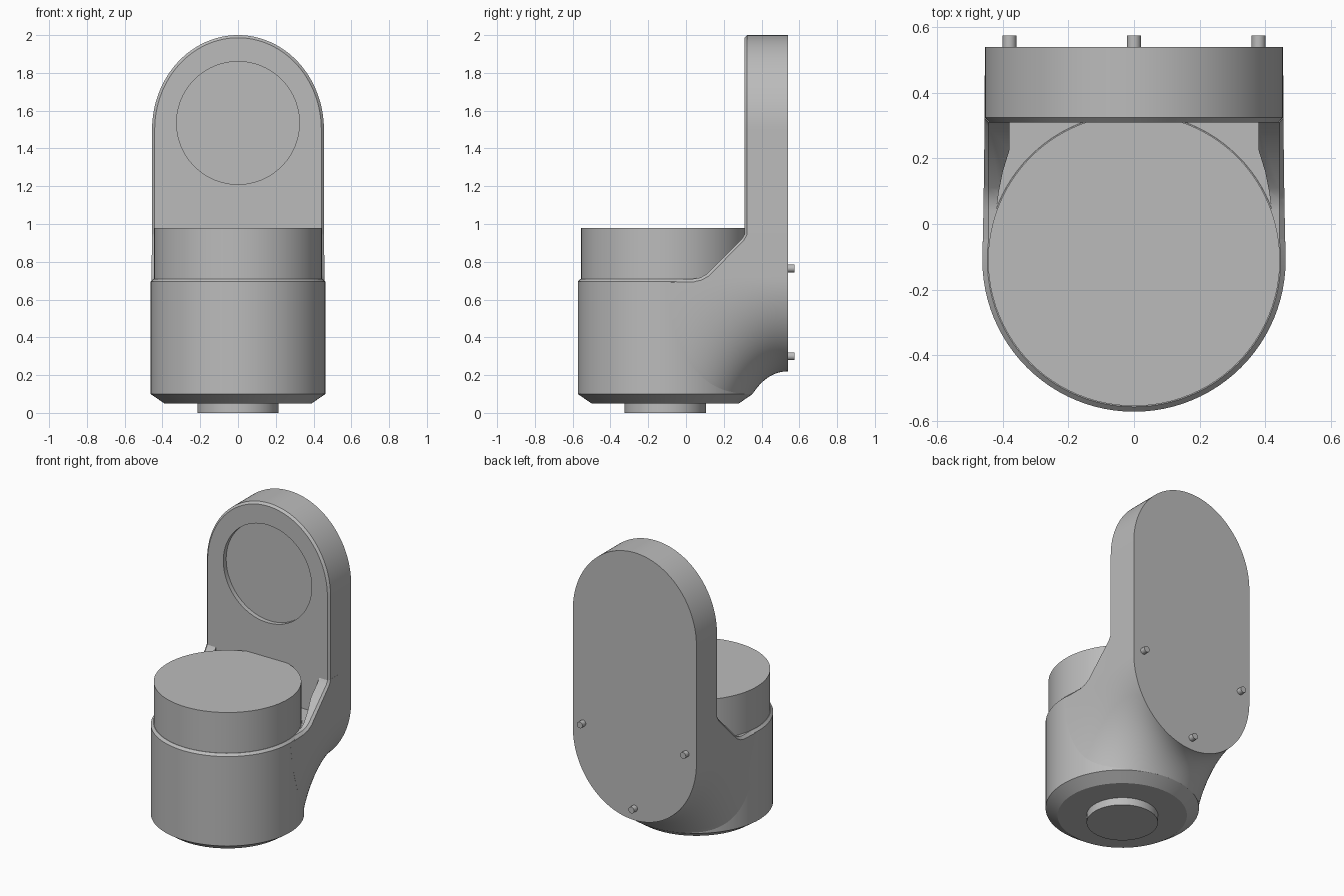
import bpy, bmesh
from math import sin, cos, pi, radians

cube = bpy.data.objects.get("Cube")
if cube:
    bpy.data.objects.remove(cube)

GREY = (0.5, 0.5, 0.5, 1)
grey = bpy.data.materials.new("plain grey")
grey.use_nodes = True
grey.diffuse_color = GREY
grey.node_tree.nodes["Principled BSDF"].inputs["Base Color"].default_value = GREY

AXIS_Y = -0.11      # centre line of the round body
R = 0.4625          # body radius
W = 0.455           # half width of the back plate
FRONT, BACK = 0.31, 0.54


def make(name, verts, faces):
    mesh = bpy.data.meshes.new(name)
    mesh.from_pydata(verts, [], faces)
    bm = bmesh.new()
    bm.from_mesh(mesh)
    bmesh.ops.remove_doubles(bm, verts=bm.verts, dist=1e-5)
    bmesh.ops.recalc_face_normals(bm, faces=bm.faces)
    bm.to_mesh(mesh)
    bm.free()
    mesh.materials.append(grey)
    obj = bpy.data.objects.new(name, mesh)
    bpy.context.collection.objects.link(obj)
    return obj


def stack(name, rings):
    """Skin equal rings of points and close both ends."""
    n = len(rings[0])
    faces = [(k * n + i, k * n + (i + 1) % n, (k + 1) * n + (i + 1) % n, (k + 1) * n + i)
             for k in range(len(rings) - 1) for i in range(n)]
    faces += [tuple(range(n)), tuple(range(n * (len(rings) - 1), n * len(rings)))]
    return make(name, [p for ring in rings for p in ring], faces)


def turned(name, profile, n=96):
    """Upright turned part on the body axis from (radius, z) pairs."""
    return stack(name, [[(r * cos(2 * pi * i / n), AXIS_Y + r * sin(2 * pi * i / n), z)
                         for i in range(n)] for r, z in profile])


def rod(name, x, z, r, y0, y1, n=32):
    """Cylinder lying along y."""
    return stack(name, [[(x + r * cos(2 * pi * i / n), y, z + r * sin(2 * pi * i / n))
                         for i in range(n)] for y in (y0, y1)])


def activate(obj):
    bpy.ops.object.select_all(action='DESELECT')
    obj.select_set(True)
    bpy.context.view_layer.objects.active = obj


def cut(obj, cutter):
    cutter.hide_render = True
    mod = obj.modifiers.new("cut", 'BOOLEAN')
    mod.operation, mod.solver, mod.object = 'DIFFERENCE', 'EXACT', cutter
    activate(obj)
    bpy.ops.object.modifier_apply(modifier=mod.name)
    bpy.data.objects.remove(cutter)


# Round body, raised cap and foot
parts = [
    turned("body", [(0.39, 0.05), (R, 0.10), (R, 0.695), (0.4475, 0.71)]),
    turned("cap", [(0.445, 0.6), (0.445, 0.98)]),
    turned("foot", [(0.215, 0), (0.215, 0.06)]),
]

# Upright back plate with a rounded top, chamfered front edge and round recess
def arch(y, inset):
    w = W - inset
    steps = 64
    curve = [(w * cos(pi * i / steps), y, 1.5 + (0.5 - inset) * sin(pi * i / steps))
             for i in range(steps + 1)]
    return [(w, y, 0.9)] + curve + [(-w, y, 0.9)]

plate = stack("back_plate", [arch(FRONT, 0.014), arch(FRONT + 0.014, 0), arch(BACK, 0)])
cut(plate, rod("recess_cutter", 0, 1.535, 0.325, 0.2, FRONT + 0.03, 96))
parts.append(plate)

# Neck that sweeps from the round body into the lower end of the plate
ROWS, STEPS = 24, 32

def neck_line(theta, lift):
    s = sin(theta)
    phi = pi / 2 * (theta / (pi / 2)) ** 1.5
    start = (R * cos(phi), AXIS_Y + R * sin(phi), 0.10 + 0.62 * (1 - s) ** 2 + lift)
    end = (W * cos(theta), BACK, 0.72 - 0.5 * s + lift)
    ctrl = (end[0], 0.2 + 0.23 * s, end[2])
    line = []
    for k in range(ROWS + 1):
        t = k / ROWS
        line.append(tuple((1 - t) ** 2 * a + 2 * t * (1 - t) * b + t * t * c
                          for a, b, c in zip(start, ctrl, end)))
    return line

half = [neck_line(0, 0.23)] + [neck_line(pi / 2 * i / STEPS, 0) for i in range(STEPS + 1)]
mirror = [[(-x, y, z) for x, y, z in line] for line in half[:-1]]
lines = half + mirror[::-1]
n, m = len(lines), ROWS + 1
faces = [(i * m + k, i * m + k + 1, (i + 1) * m + k + 1, (i + 1) * m + k)
         for i in range(n - 1) for k in range(ROWS)]
faces += [(k, k + 1, (n - 1) * m + k + 1, (n - 1) * m + k) for k in range(ROWS)]
for k in (0, ROWS):
    for i in range(n // 2):
        j = n - 1 - i
        quad = [i, i + 1, j - 1, j] if i + 1 < j - 1 else [i, i + 1, j]
        faces.append(tuple(q * m + k for q in quad))
neck = make("neck", [p for line in lines for p in line], faces)

# Sloping shoulders with a chamfered outer edge: (y, z, shift y, shift z)
slope = [(-1, 0.71, 0, -1), (0.04, 0.71, 0.2, -1), (0.075, 0.716, 0.3, -0.9),
         (0.11, 0.735, 0.7, -0.7), (0.295, 0.92, 0.7, -0.7), (FRONT, 0.945, 1, -0.2),
         (FRONT, 1.2, 1, 0), (-1, 1.2, 0, 0)]
cut(neck, stack("shoulder_cutter", [
    [(x, y + d * sy, z + d * sz) for y, z, sy, sz in slope]
    for x, d in ((-0.493, 0.05), (-0.443, 0), (0.443, 0), (0.493, 0.05))]))

# Pocket around the cap, between the shoulders
side = [(0.38, FRONT), (0.38, 0.225), (0.40, 0.16), (0.412, 0.1), (0.42, 0.04), (0.43, -0.3)]
plan = side + [(-x, y) for x, y in reversed(side)]
cut(neck, stack("pocket_cutter", [[(x, y, z) for x, y in plan] for z in (0.709, 1.2)]))
parts.append(neck)

# Locating pins on the back
for name, x, z in (("pin_left", 0.38, 0.765), ("pin_right", -0.38, 0.765), ("pin_low", 0, 0.30)):
    parts.append(rod(name, x, z, 0.021, BACK - 0.02, 0.575))

for obj in parts:
    activate(obj)
    bpy.ops.object.shade_smooth_by_angle(angle=radians(25))
